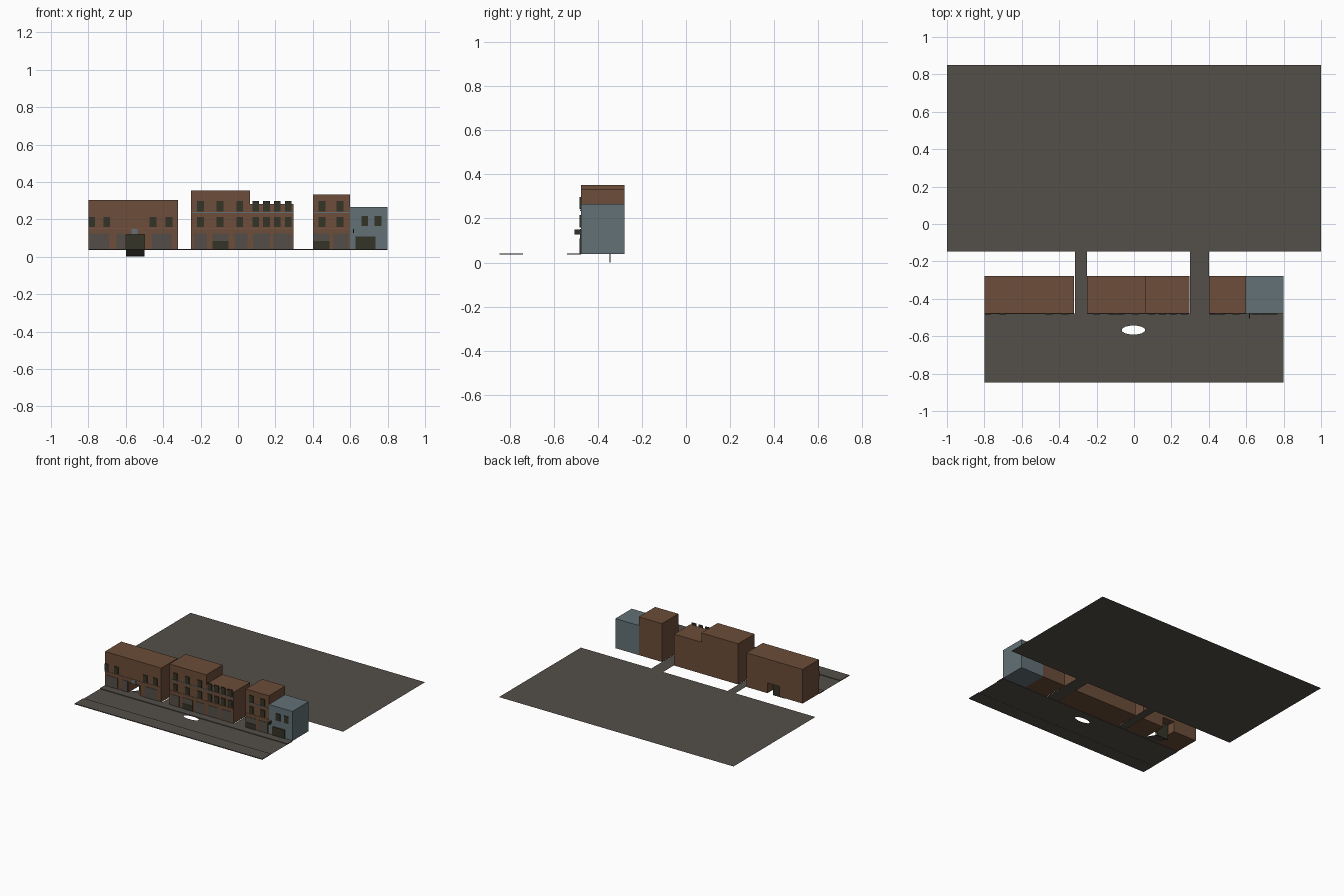
import bpy, bmesh, math

if "Cube" in bpy.data.objects:
    bpy.data.objects.remove(bpy.data.objects["Cube"])

def material(name, rgb):
    m = bpy.data.materials.new(name)
    m.diffuse_color = (*rgb, 1)
    m.use_nodes = True
    m.node_tree.nodes["Principled BSDF"].inputs["Base Color"].default_value = m.diffuse_color
    return m

BRICK = material("brown_brick", (0.150, 0.075, 0.041))
TRIM = material("light_brown_trim", (0.20, 0.10, 0.06))
BLUE = material("blue_grey_paint", (0.125, 0.165, 0.183))
ASPHALT = material("grey_asphalt", (0.088, 0.078, 0.066))
PANEL = material("shop_panel_grey", (0.090, 0.076, 0.066))
DARK = material("dark_olive_glass", (0.033, 0.033, 0.020))

G = 0.039                    # street level
FRONT, BACK = -0.478, -0.279  # facade and rear wall

def finish(name, bm, mat):
    bmesh.ops.recalc_face_normals(bm, faces=bm.faces)
    me = bpy.data.meshes.new(name)
    bm.to_mesh(me)
    bm.free()
    me.materials.append(mat)
    ob = bpy.data.objects.new(name, me)
    bpy.context.collection.objects.link(ob)
    return ob

def box(name, x, y, z, mat):
    bm = bmesh.new()
    bmesh.ops.create_cube(bm, size=1)
    for v in bm.verts:
        v.co = [lo if c < 0 else hi for c, (lo, hi) in zip(v.co, (x, y, z))]
    return finish(name, bm, mat)

def sheet(name, pts, mat):
    bm = bmesh.new()
    bm.faces.new([bm.verts.new(p) for p in pts])
    bm.normal_update()
    if bm.faces[:][0].normal.z < 0:
        bmesh.ops.reverse_faces(bm, faces=bm.faces[:])
    me = bpy.data.meshes.new(name)
    bm.to_mesh(me)
    bm.free()
    me.materials.append(mat)
    ob = bpy.data.objects.new(name, me)
    bpy.context.collection.objects.link(ob)

def flat(name, x0, x1, y0, y1, z, mat):
    sheet(name, [(x0, y0, z), (x1, y0, z), (x1, y1, z), (x0, y1, z)], mat)

def plate(name, x0, x1, z0, z1, mat, depth=0.005):
    return box(name, (x0, x1), (FRONT - depth, FRONT + 0.001), (z0, z1), mat)

# Rear lot and the two alleys leading to it
flat("rear_lot", -1, 1, -0.148, 0.85, G, ASPHALT)
flat("left_alley", -0.315, -0.25, FRONT, 0.0, G - 0.001, ASPHALT)
flat("right_alley", 0.30, 0.40, FRONT, 0.0, G - 0.001, ASPHALT)

# Pavements either side of the road
box("near_pavement", (-0.8, 0.8), (-0.848, -0.74), (G - 0.003, G + 0.003), ASPHALT)
box("far_pavement", (-0.8, 0.8), (-0.54, FRONT), (G - 0.003, G + 0.003), ASPHALT)

# Road with an oval opening
bm = bmesh.new()
def loop(pts):
    vs = [bm.verts.new((x, y, G - 0.002)) for x, y in pts]
    return [bm.edges.new((vs[i], vs[i - 1])) for i in range(len(vs))]
edges = loop([(-0.8, -0.74), (0.8, -0.74), (0.8, -0.54), (-0.8, -0.54)])
edges += loop([(-0.003 + 0.064 * math.cos(a), -0.567 + 0.0245 * math.sin(a))
               for a in [math.pi / 6 * (i + 0.5) for i in range(12)]])
bmesh.ops.triangle_fill(bm, edges=edges, use_beauty=True, use_dissolve=False, normal=(0, 0, 1))
finish("road", bm, ASPHALT)

# Left building: an upside-down U profile, so the drive passes through it
bm = bmesh.new()
prof = [(-0.8, G), (-0.6, G), (-0.6, 0.118), (-0.5, 0.118),
        (-0.5, G), (-0.32, G), (-0.32, 0.302), (-0.8, 0.302)]
face = bm.faces.new([bm.verts.new((x, FRONT, z)) for x, z in prof])
out = bmesh.ops.extrude_face_region(bm, geom=[face])
bmesh.ops.translate(bm, vec=(0, BACK - FRONT, 0),
                    verts=[g for g in out["geom"] if isinstance(g, bmesh.types.BMVert)])
finish("left_building", bm, BRICK)

# Sunken loading ramp and its end wall
sheet("ramp", [(-0.6, FRONT, G), (-0.5, FRONT, G), (-0.5, -0.455, G), (-0.6, -0.455, G)], ASPHALT)
sheet("ramp_slope", [(-0.6, -0.455, G), (-0.5, -0.455, G),
                     (-0.5, -0.345, 0.004), (-0.6, -0.345, 0.004)], ASPHALT)
box("loading_door", (-0.6, -0.5), (-0.347, -0.343), (0, 0.118), DARK)

# Other buildings: name, left, right, top, colour
for name, x0, x1, top, mat in [
        ("tall_building", -0.25, 0.064, 0.353, BRICK),
        ("low_building", 0.064, 0.298, 0.281, BRICK),
        ("narrow_building", 0.40, 0.598, 0.334, BRICK),
        ("blue_building", 0.598, 0.798, 0.267, BLUE)]:
    box(name, (x0, x1), (FRONT, BACK), (G, top), mat)

# Upper windows: left edges and the sills of each row
def windows(name, xs, sills):
    for z in sills:
        for x in xs:
            plate(name + "_window", x, x + 0.036, z, z + 0.054, DARK)

windows("left", (-0.80, -0.72, -0.473, -0.387), (0.158,))
windows("tall", (-0.218, -0.114, -0.008), (0.158, 0.243))
windows("low", (0.077, 0.135, 0.192, 0.25), (0.158, 0.243))
windows("narrow", (0.431, 0.527), (0.158, 0.243))
windows("blue", (0.660, 0.731), (0.163,))

# String courses across the facades
plate("left_course", -0.8, -0.32, 0.147, 0.152, TRIM, 0.003)
for z in (0.147, 0.235):
    plate("middle_course", -0.25, 0.298, z, z + 0.005, BLUE if z > 0.2 else TRIM, 0.003)
    plate("narrow_course", 0.40, 0.598, z, z + 0.005, BLUE if z > 0.2 else TRIM, 0.003)

# Street-level shop panels and doors
for x0, x1 in [(-0.79, -0.69), (-0.65, -0.605), (-0.46, -0.355), (-0.235, -0.165),
               (-0.136, -0.05), (-0.02, 0.05), (0.08, 0.17), (0.19, 0.285),
               (0.405, 0.49), (0.51, 0.59)]:
    plate("shop_panel", x0, x1, G, 0.125, PANEL, 0.003)
for x0, x1, top in [(-0.136, -0.05, 0.083), (0.405, 0.49, 0.083), (0.628, 0.735, 0.108)]:
    plate("dark_door", x0, x1, G, top, DARK)

# Projecting blank signs
plate("drive_sign", -0.57, -0.537, 0.118, 0.148, BLUE, 0.004)
box("hanging_sign", (0.616, 0.621), (-0.506, FRONT), (0.127, 0.149), DARK)
